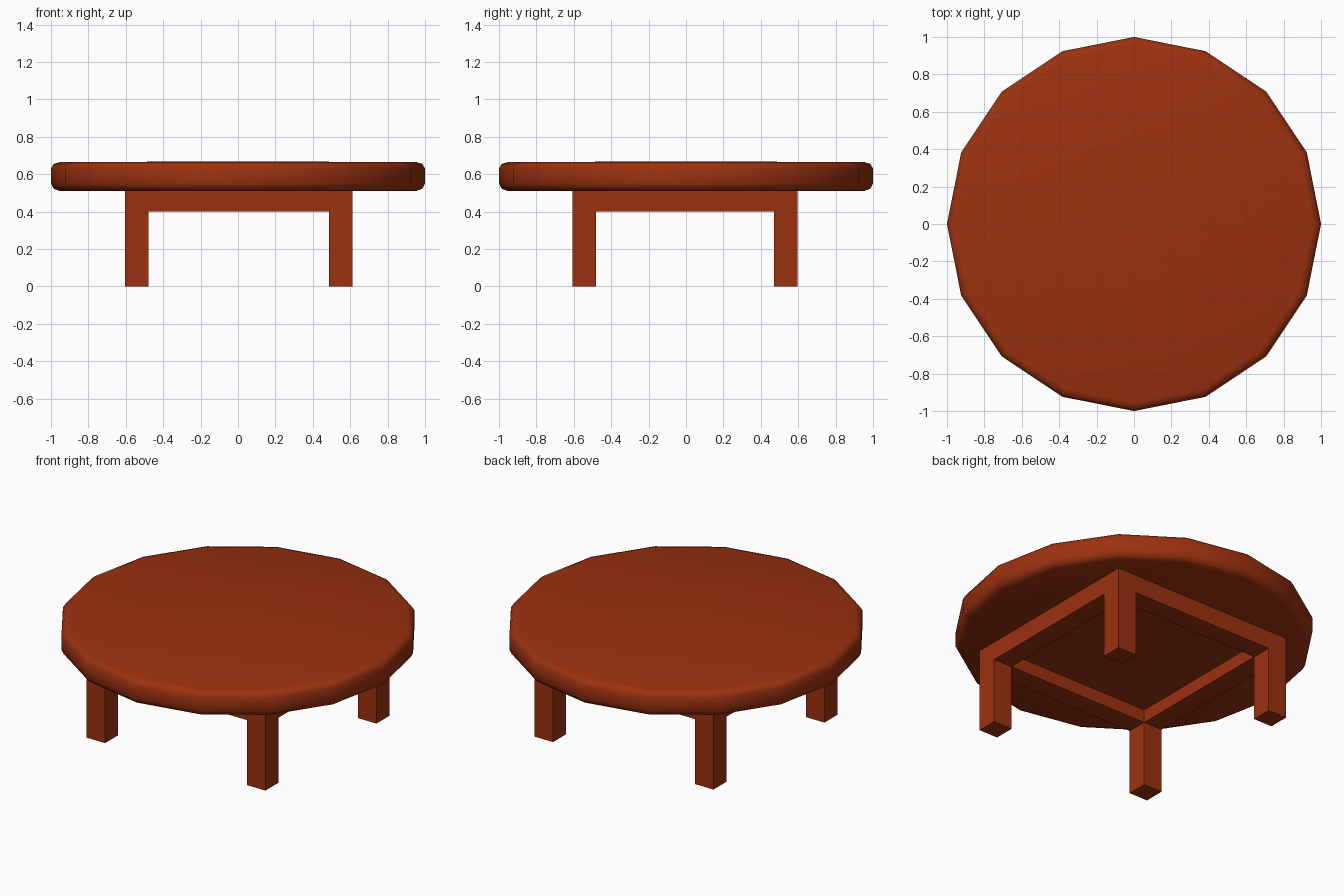
import bpy, bmesh, math

if "Cube" in bpy.data.objects:
    bpy.data.objects.remove(bpy.data.objects["Cube"])

wood = bpy.data.materials.new("red_brown_wood")
wood.diffuse_color = (0.33, 0.031, 0.005, 1)
wood.use_nodes = True
wood.node_tree.nodes["Principled BSDF"].inputs["Base Color"].default_value = wood.diffuse_color


def finish(name, bm, smooth=False):
    bmesh.ops.recalc_face_normals(bm, faces=bm.faces)
    mesh = bpy.data.meshes.new(name)
    for f in bm.faces:
        f.smooth = smooth
    bm.to_mesh(mesh)
    bm.free()
    mesh.materials.append(wood)
    obj = bpy.data.objects.new(name, mesh)
    bpy.context.collection.objects.link(obj)
    return obj


def box(name, x0, x1, y0, y1, z0, z1):
    bm = bmesh.new()
    bmesh.ops.create_cube(bm, size=1)
    for v in bm.verts:
        v.co = (x0 if v.co.x < 0 else x1,
                y0 if v.co.y < 0 else y1,
                z0 if v.co.z < 0 else z1)
    return finish(name, bm)


# Table top: 16-sided disc with a rounded rim, turned from a profile
SIDES = 16
profile = [(0.15, 0.511), (0.955, 0.511), (0.985, 0.522), (1.0, 0.55),
           (1.0, 0.63), (0.985, 0.655), (0.955, 0.664), (0.15, 0.668)]
bm = bmesh.new()
rings = [[bm.verts.new((r * math.cos(2 * math.pi * i / SIDES),
                        r * math.sin(2 * math.pi * i / SIDES), z))
          for i in range(SIDES)] for r, z in profile]
for a, b in zip(rings, rings[1:]):
    for i in range(SIDES):
        j = (i + 1) % SIDES
        bm.faces.new((a[i], a[j], b[j], b[i]))
bm.faces.new(rings[0])
bm.faces.new(rings[-1])
finish("table_top", bm, smooth=True)

# Leg footprint limits
X0, X1, Y0, Y1, W = -0.605, 0.613, -0.608, 0.597, 0.126
APRON, TOP = 0.40, 0.515

# Four square legs
for xn, xa in (("left", X0), ("right", X1 - W)):
    for yn, ya in (("front", Y0), ("back", Y1 - W)):
        box(f"{yn}_{xn}_leg", xa, xa + W, ya, ya + W, 0, APRON)

# Apron rails joining the legs, with a panel closing the frame
box("front_rail", X0, X1, Y0, Y0 + W, APRON, TOP)
box("back_rail", X0, X1, Y1 - W, Y1, APRON, TOP)
box("left_rail", X0, X0 + W, Y0 + W, Y1 - W, APRON, TOP)
box("right_rail", X1 - W, X1, Y0 + W, Y1 - W, APRON, TOP)
box("under_panel", X0 + W, X1 - W, Y0 + W, Y1 - W, 0.48, TOP)
